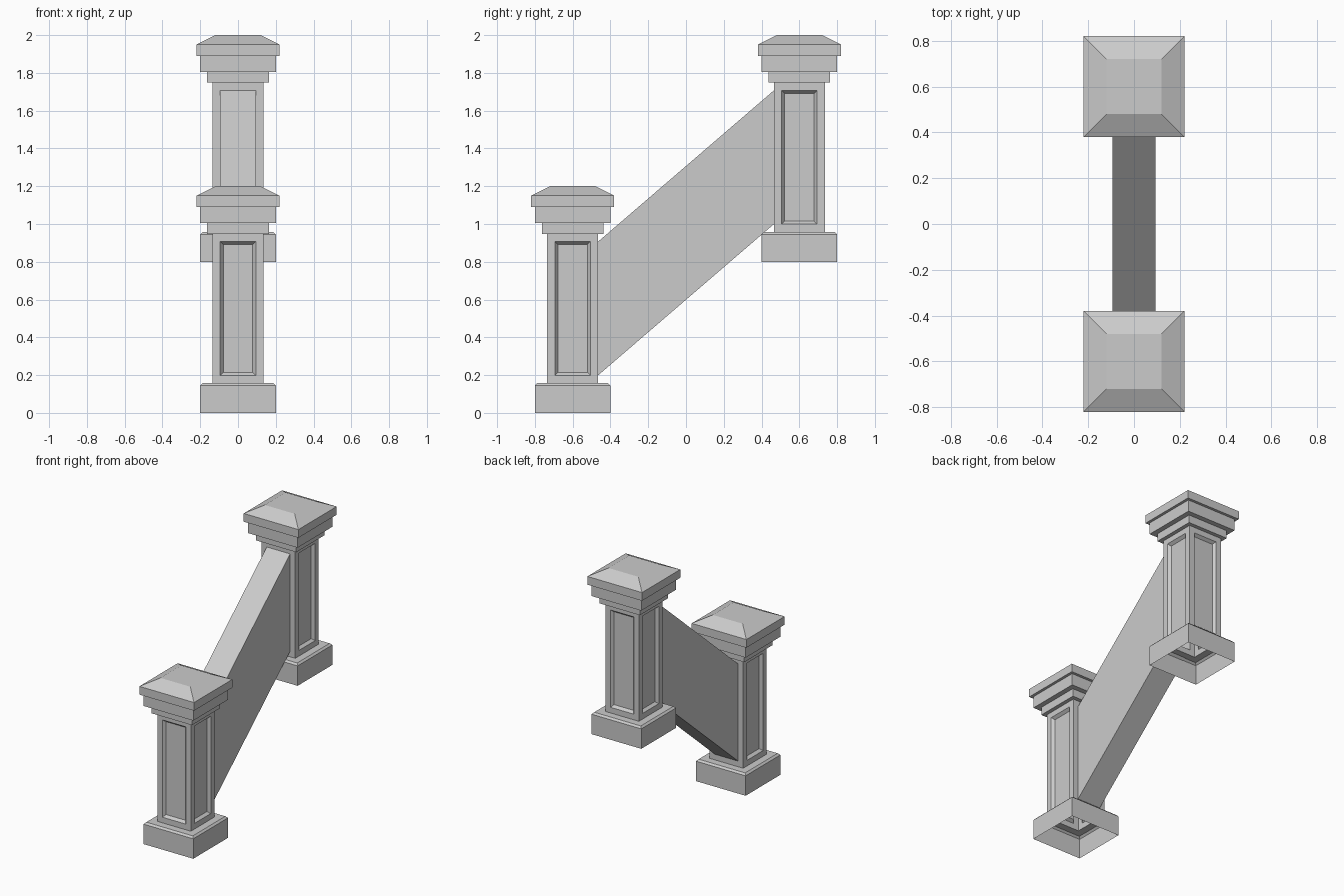
import bpy, bmesh

if "Cube" in bpy.data.objects:
    bpy.data.objects.remove(bpy.data.objects["Cube"])

# Post profile: (half width, height)
PROFILE = [(0.2, 0), (0.2, 0.145), (0.187, 0.158), (0.135, 0.158),
           (0.135, 0.948), (0.163, 0.948), (0.163, 1.005), (0.2, 1.005),
           (0.2, 1.09), (0.22, 1.09), (0.22, 1.15), (0.12, 1.2)]
SHAFT = 3          # profile segment holding the panels
MARGIN = 0.041     # shaft border around each panel


def finish(bm, name):
    mesh = bpy.data.meshes.new(name)
    bm.to_mesh(mesh)
    bm.free()
    obj = bpy.data.objects.new(name, mesh)
    bpy.context.collection.objects.link(obj)
    return obj


def make_post(name, y, z, wall_side):
    """Square stepped post, open below; wall_side is the y sign facing the wall."""
    bm = bmesh.new()
    rings = [[bm.verts.new((sx * w, sy * w, h))
              for sx, sy in ((-1, -1), (1, -1), (1, 1), (-1, 1))]
             for w, h in PROFILE]
    panels = []
    for k, (a, b) in enumerate(zip(rings, rings[1:])):
        for i in range(4):
            j = (i + 1) % 4
            f = bm.faces.new((a[i], a[j], b[j], b[i]))
            if k == SHAFT:
                panels.append(f)
    bm.faces.new(rings[-1])
    bm.normal_update()
    # Shaft borders, then recessed panels with sloped edges
    bmesh.ops.inset_individual(bm, faces=panels, thickness=MARGIN, use_even_offset=True)
    bm.normal_update()
    joined = [f for f in panels if f.normal.y * wall_side > 0.5]
    recessed = [f for f in panels if f not in joined]
    bmesh.ops.inset_individual(bm, faces=recessed, thickness=0.016, depth=-0.02,
                               use_even_offset=True)
    # The wall opens into the post where it joins
    bmesh.ops.delete(bm, geom=joined, context='FACES_ONLY')
    obj = finish(bm, name)
    obj.location = (0, y, z)


make_post("lower_post", -0.6, 0.0, 1)
make_post("upper_post", 0.6, 0.8, -1)

# Sloping wall between the two panel openings
bm = bmesh.new()
w = 0.135 - MARGIN
z0, z1 = PROFILE[SHAFT][1] + MARGIN, PROFILE[SHAFT + 1][1] - MARGIN
ends = [[bm.verts.new((x, y, z + lift))
         for x, z in ((-w, z0), (w, z0), (w, z1), (-w, z1))]
        for y, lift in ((-0.465, 0.0), (0.465, 0.8))]
for i in range(4):
    j = (i + 1) % 4
    bm.faces.new((ends[0][i], ends[0][j], ends[1][j], ends[1][i]))
bmesh.ops.recalc_face_normals(bm, faces=bm.faces[:])
finish(bm, "sloping_wall")
